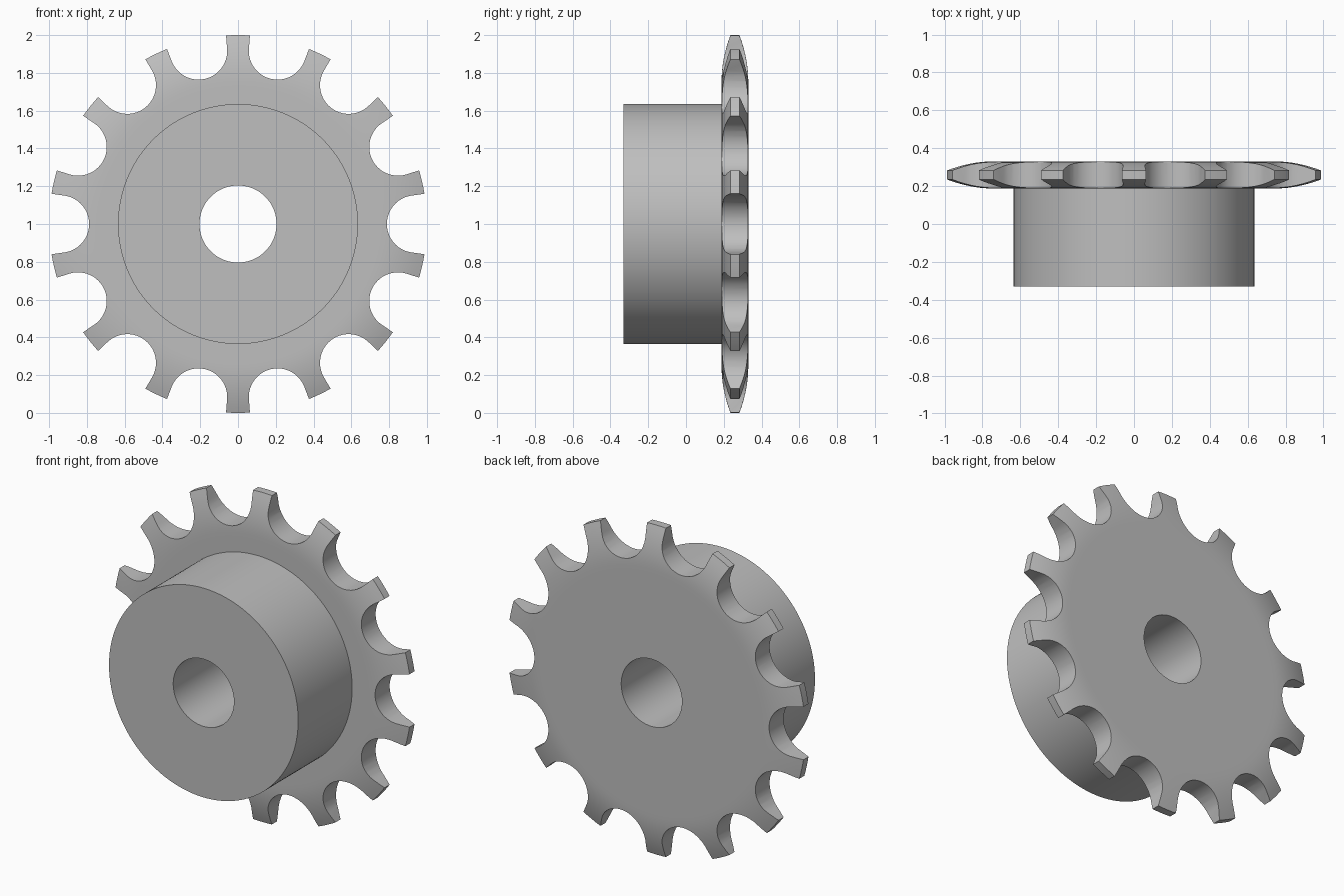
import bpy, bmesh
from math import sin, cos, pi, radians

cube = bpy.data.objects.get("Cube")
if cube:
    bpy.data.objects.remove(cube, do_unlink=True)

TEETH = 14
SEGMENTS = TEETH * 12
BORE, HUB, TIP = 0.204, 0.635, 1.0
HUB_FRONT, DISC_MID, DISC_HALF = -0.33, 0.259, 0.071
TIP_HALF, RELIEF = 0.024, 0.75        # tooth tip half thickness, start of side relief
GAP_RADIUS, GAP_CENTRE = 0.152, 0.94  # round seat between teeth


def mesh_object(name, bm):
    bmesh.ops.recalc_face_normals(bm, faces=bm.faces)
    mesh = bpy.data.meshes.new(name)
    bm.to_mesh(mesh)
    bm.free()
    obj = bpy.data.objects.new(name, mesh)
    bpy.context.collection.objects.link(obj)
    return obj


def lathe(name, profile):
    """Turn a closed (radius, y) profile about the horizontal axle."""
    bm = bmesh.new()
    rings = []
    for i in range(SEGMENTS):
        a = 2 * pi * i / SEGMENTS
        rings.append([bm.verts.new((r * cos(a), y, 1 + r * sin(a))) for r, y in profile])
    n = len(profile)
    for i, ring in enumerate(rings):
        nxt = rings[(i + 1) % SEGMENTS]
        for j in range(n):
            k = (j + 1) % n
            bm.faces.new((ring[j], ring[k], nxt[k], nxt[j]))
    return mesh_object(name, bm)


def gap_cutters(outline):
    """Repeat a (radial, sideways) prism between every pair of teeth."""
    bm = bmesh.new()
    for i in range(TEETH):
        a = 2 * pi * i / TEETH
        pts = [(u * cos(a) - v * sin(a), 1 + u * sin(a) + v * cos(a)) for u, v in outline]
        front = [bm.verts.new((x, 0.1, z)) for x, z in pts]
        back = [bm.verts.new((x, 0.45, z)) for x, z in pts]
        bm.faces.new(front)
        bm.faces.new(back[::-1])
        for j in range(len(pts)):
            k = (j + 1) % len(pts)
            bm.faces.new((front[j], back[j], back[k], front[k]))
    return mesh_object("gap_cutter", bm)


# Hub, disc and curved tooth sides as one turned blank
steps = 8
relief = []
for i in range(steps + 1):
    t = i / steps
    relief.append((RELIEF + (TIP - RELIEF) * t, DISC_HALF - (DISC_HALF - TIP_HALF) * t * t))
profile = [(BORE, HUB_FRONT), (HUB, HUB_FRONT), (HUB, DISC_MID - DISC_HALF),
           (RELIEF - 0.03, DISC_MID - DISC_HALF)]
profile += [(r, DISC_MID - h) for r, h in relief]
profile += [(r, DISC_MID + h) for r, h in reversed(relief)]
profile += [(RELIEF - 0.03, DISC_MID + DISC_HALF), (BORE, DISC_MID + DISC_HALF)]
sprocket = lathe("sprocket", profile)

# Round-bottomed gaps that flare slightly toward the tooth tips
sweep = radians(80)
arc = []
for i in range(25):
    a = -sweep + 2 * sweep * i / 24
    arc.append((GAP_CENTRE - GAP_RADIUS * cos(a), GAP_RADIUS * sin(a)))
flare = [(0.985, 0.16), (1.1, 0.19)]
outline = [(u, -v) for u, v in reversed(flare)] + arc + flare
cutter = gap_cutters(outline)

cut = sprocket.modifiers.new("tooth_gaps", 'BOOLEAN')
cut.operation = 'DIFFERENCE'
cut.solver = 'EXACT'
cut.object = cutter

bpy.ops.object.select_all(action='DESELECT')
sprocket.select_set(True)
bpy.context.view_layer.objects.active = sprocket
bpy.ops.object.modifier_apply(modifier=cut.name)
bpy.data.objects.remove(cutter, do_unlink=True)
bpy.ops.object.shade_smooth_by_angle(angle=radians(25))

# Plain steel grey
steel = bpy.data.materials.new("steel_grey")
steel.use_nodes = True
colour = (0.52, 0.52, 0.52, 1)
steel.diffuse_color = colour
steel.node_tree.nodes["Principled BSDF"].inputs["Base Color"].default_value = colour
sprocket.data.materials.clear()
sprocket.data.materials.append(steel)
